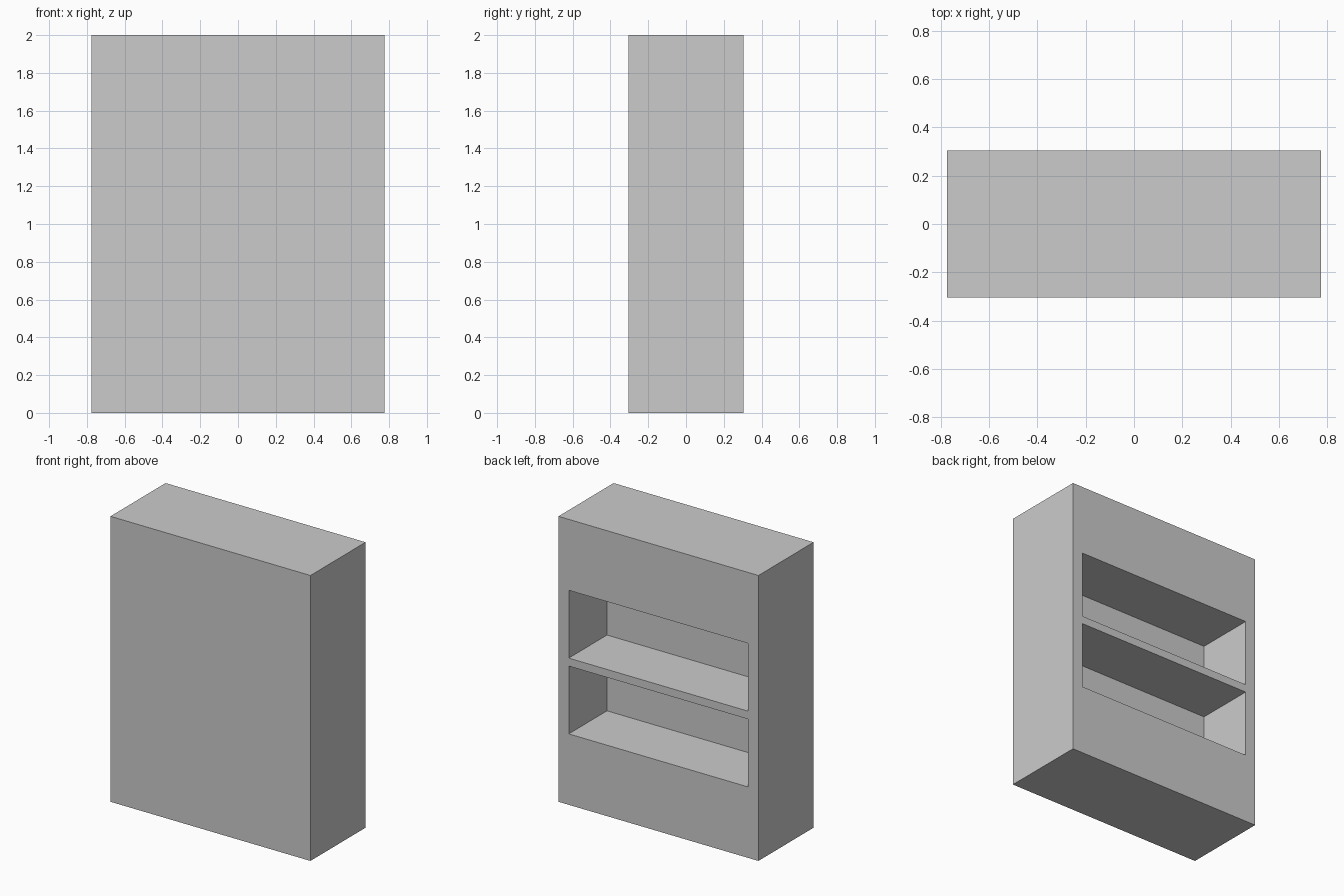
import bpy

if "Cube" in bpy.data.objects:
    bpy.data.objects.remove(bpy.data.objects["Cube"])

W, D, H = 1.55, 0.61, 2.0           # cabinet size
HALF_OPEN, DEPTH = 0.695, 0.423     # shelf opening half width, recess depth
OPENINGS = [(0.497, 0.972), (1.028, 1.503)]  # bottom and top of each recess


def box(name, x, y, z):
    """Box from (min, max) ranges on each axis."""
    bpy.ops.mesh.primitive_cube_add(size=1)
    ob = bpy.context.object
    ob.name = name
    for v in ob.data.vertices:
        v.co = [r[0] if c < 0 else r[1] for c, r in zip(v.co, (x, y, z))]
    return ob


# Solid cabinet body
cabinet = box("cabinet_body", (-W / 2, W / 2), (-D / 2, D / 2), (0, H))

# Two shelf recesses cut into the back face
for i, z in enumerate(OPENINGS):
    cutter = box(f"recess_cutter_{i + 1}", (-HALF_OPEN, HALF_OPEN),
                 (D / 2 - DEPTH, D / 2 + 0.1), z)
    cutter.hide_render = True
    mod = cabinet.modifiers.new(f"recess_{i + 1}", 'BOOLEAN')
    mod.operation = 'DIFFERENCE'
    mod.solver = 'EXACT'
    mod.object = cutter
    bpy.context.view_layer.objects.active = cabinet
    bpy.ops.object.modifier_apply(modifier=mod.name)
    bpy.data.objects.remove(cutter)
